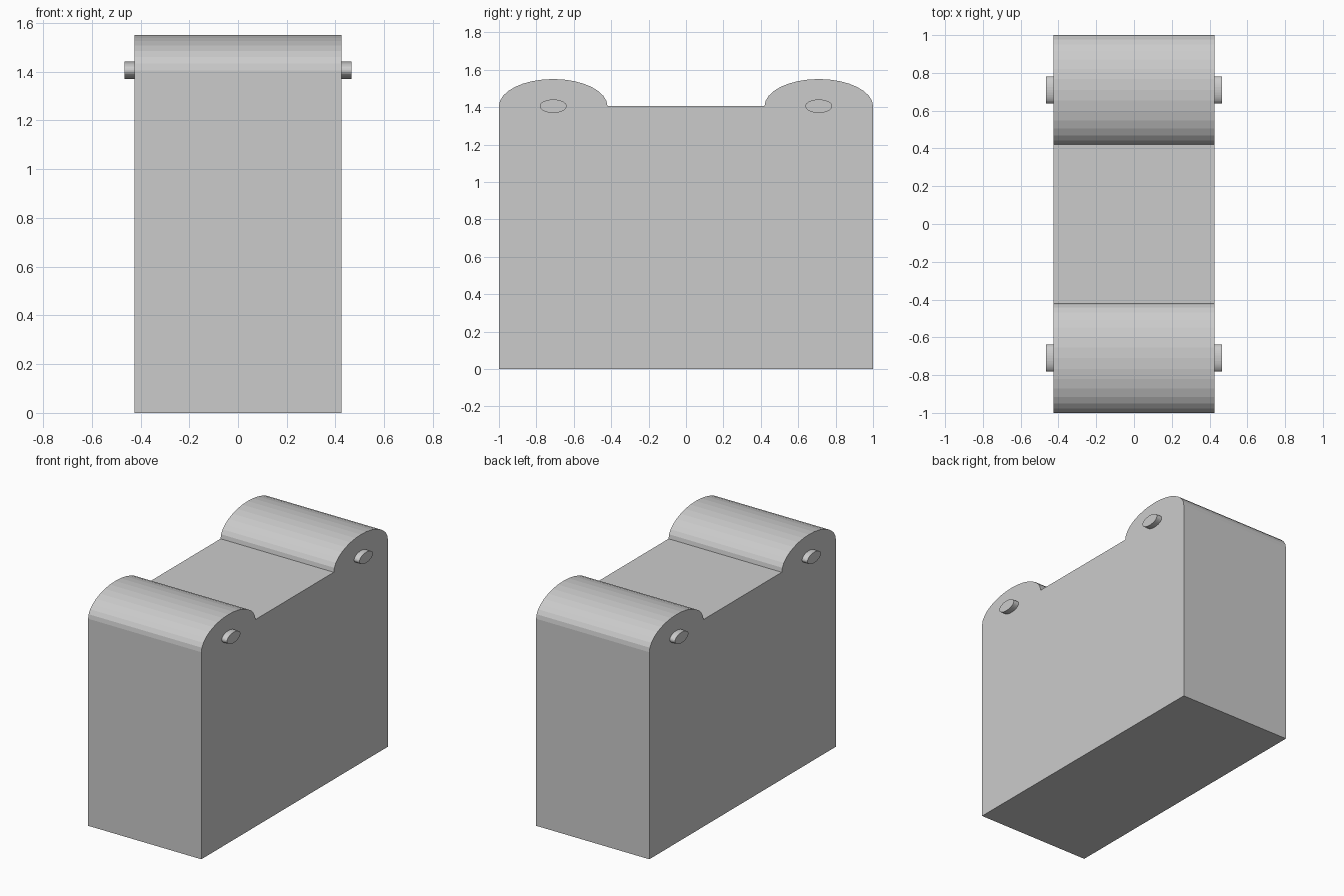
import bpy, bmesh
from math import sin, cos, pi

if "Cube" in bpy.data.objects:
    bpy.data.objects.remove(bpy.data.objects["Cube"])

HALF_W, TOP, LENGTH_HALF = 0.425, 1.405, 1.0
ROLL_Y, ROLL_RY, ROLL_RZ = 0.71, 0.29, 0.145
SIDES = 32


def arc(cy, ry, rz, steps):
    """Points (y, z) of an elliptical arc starting at +y, centred on the top line."""
    return [(cy + ry * cos(2 * pi * i / SIDES), TOP + rz * sin(2 * pi * i / SIDES))
            for i in range(steps)]


def extrude_profile(name, points, half_width):
    """Sweep a closed (y, z) profile across x, from -half_width to half_width."""
    bm = bmesh.new()
    face = bm.faces.new([bm.verts.new((-half_width, y, z)) for y, z in points])
    swept = bmesh.ops.extrude_face_region(bm, geom=[face])["geom"]
    verts = [v for v in swept if isinstance(v, bmesh.types.BMVert)]
    bmesh.ops.translate(bm, verts=verts, vec=(2 * half_width, 0, 0))
    bmesh.ops.recalc_face_normals(bm, faces=bm.faces)
    mesh = bpy.data.meshes.new(name)
    bm.to_mesh(mesh)
    bm.free()
    obj = bpy.data.objects.new(name, mesh)
    bpy.context.collection.objects.link(obj)
    return obj


# Block body with a half-round roll along each end of the top
profile = [(-LENGTH_HALF, 0), (LENGTH_HALF, 0)]
for y in (ROLL_Y, -ROLL_Y):
    profile += arc(y, ROLL_RY, ROLL_RZ, SIDES // 2 + 1)
extrude_profile("body", profile, HALF_W)

# Axle pins running through the rolls and poking out on both sides
for name, y in (("front_axle_pin", -ROLL_Y), ("back_axle_pin", ROLL_Y)):
    extrude_profile(name, arc(y, 0.072, 0.036, SIDES), 0.465)
